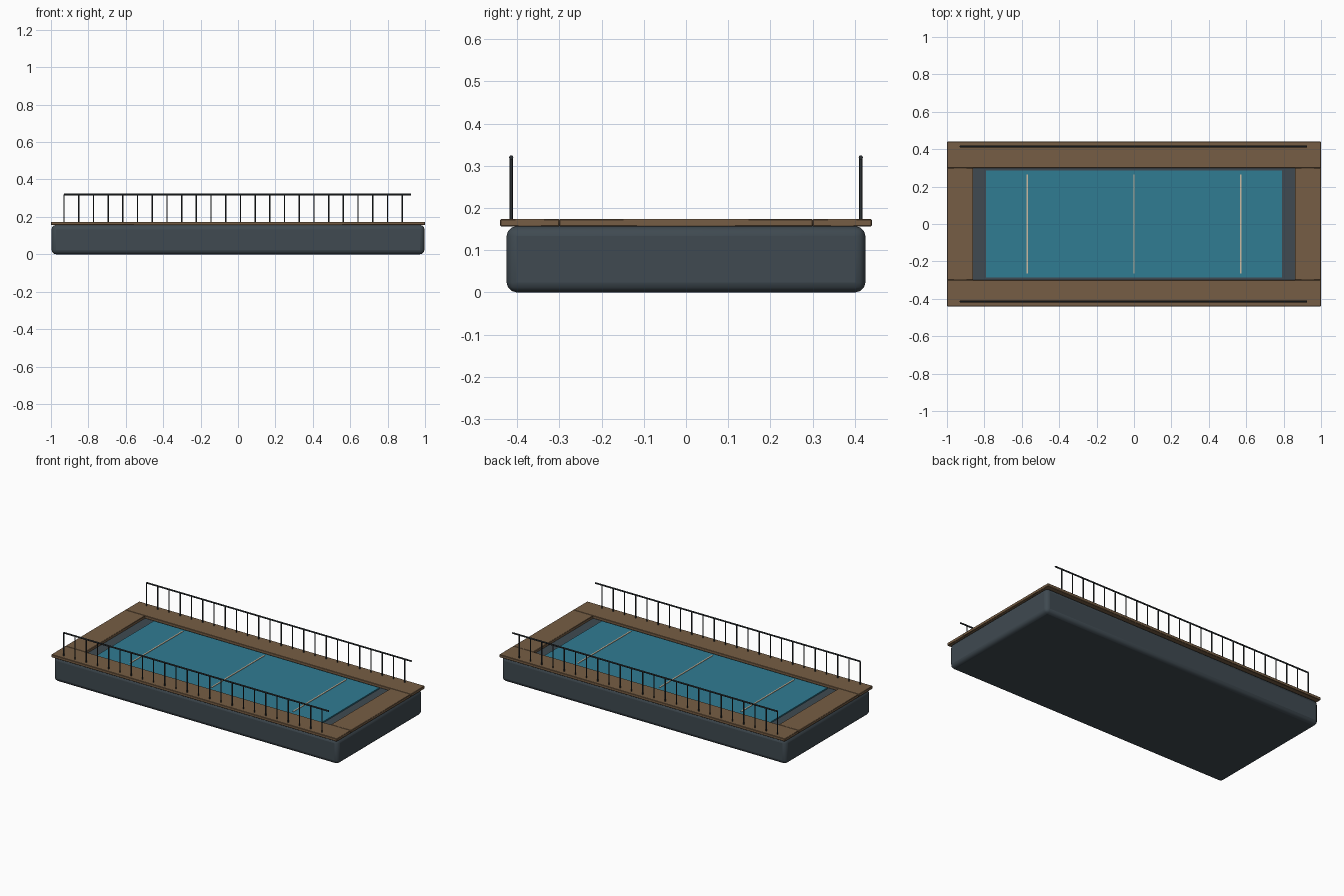
import bpy, math

if "Cube" in bpy.data.objects:
    bpy.data.objects.remove(bpy.data.objects["Cube"])


def material(name, rgb):
    m = bpy.data.materials.new(name)
    m.diffuse_color = (*rgb, 1)
    m.use_nodes = True
    m.node_tree.nodes["Principled BSDF"].inputs["Base Color"].default_value = m.diffuse_color
    return m


SLATE = material("slate hull", (0.05, 0.068, 0.082))
WOOD = material("wood", (0.18, 0.11, 0.058))
WATER = material("water", (0.03, 0.2, 0.29))
CREAM = material("cream", (0.6, 0.5, 0.36))
STEEL = material("dark steel", (0.025, 0.03, 0.033))


def box(name, lo, hi, mat, bevel=0.0, segments=1):
    bpy.ops.mesh.primitive_cube_add(
        size=1, location=[(a + b) / 2 for a, b in zip(lo, hi)])
    ob = bpy.context.object
    ob.name = name
    ob.scale = [b - a for a, b in zip(lo, hi)]
    bpy.ops.object.transform_apply(location=False, rotation=False, scale=True)
    ob.data.materials.append(mat)
    if bevel:
        mod = ob.modifiers.new("Bevel", 'BEVEL')
        mod.width, mod.segments = bevel, segments
        bpy.ops.object.shade_smooth_by_angle(angle=math.radians(35))
    return ob


def rod(name, radius, length, loc, rot=(0, 0, 0)):
    bpy.ops.mesh.primitive_cylinder_add(
        vertices=10, radius=radius, depth=length, location=loc, rotation=rot)
    ob = bpy.context.object
    ob.name = name
    ob.data.materials.append(STEEL)
    bpy.ops.object.shade_smooth_by_angle(angle=math.radians(40))
    return ob


# Rounded tank
box("hull", (-0.997, -0.425, 0), (0.997, 0.425, 0.157), SLATE, 0.024, 3)

# Water sheet with lane marks
box("water", (-0.79, -0.287, 0.15), (0.79, 0.287, 0.165), WATER)
for i, x in enumerate((-0.572, 0, 0.572)):
    box(f"lane_mark_{i}", (x - 0.004, -0.264, 0.162), (x + 0.004, 0.264, 0.168), CREAM)

# Wooden surround: two long sides and two ends
for side, s in (("front", -1), ("back", 1)):
    y = sorted((s * 0.30, s * 0.44))
    box(f"{side}_deck", (-1, y[0], 0.156), (1, y[1], 0.174), WOOD, 0.002)
for side, s in (("left", -1), ("right", 1)):
    x = sorted((s * 0.86, s * 1.0))
    box(f"{side}_deck", (x[0], -0.30, 0.156), (x[1], 0.30, 0.174), WOOD, 0.002)

# Railings: top rail and a row of posts on each long side
for side, s in (("front", -1), ("back", 1)):
    y = s * 0.414
    rod(f"{side}_rail", 0.005, 1.855, (-0.0025, y, 0.32), (0, math.pi / 2, 0))
    post = rod(f"{side}_posts", 0.0037, 0.15, (-0.93, y, 0.245))
    row = post.modifiers.new("Array", 'ARRAY')
    row.count = 24
    row.use_relative_offset = False
    row.use_constant_offset = True
    row.constant_offset_displace = (0.0786, 0, 0)
